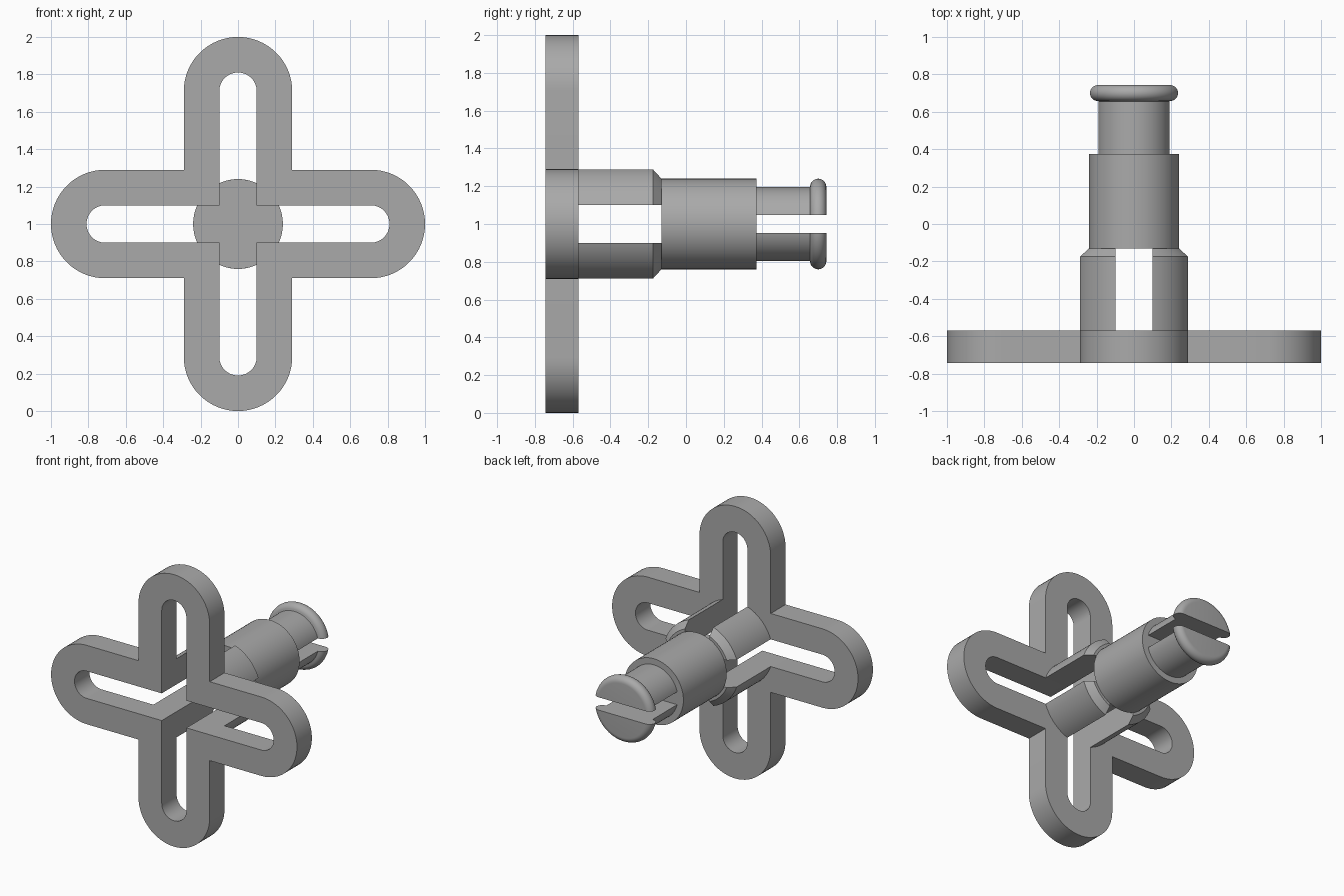
import bpy, bmesh
from math import sin, cos, asin, pi, radians

cube = bpy.data.objects.get("Cube")
if cube:
    bpy.data.objects.remove(cube, do_unlink=True)

grey = bpy.data.materials.new("plain grey")
grey.use_nodes = True
colour = (0.40, 0.40, 0.40, 1)
grey.diffuse_color = colour
grey.node_tree.nodes["Principled BSDF"].inputs["Base Color"].default_value = colour

CENTRE_Z = 1.0
SLOT = 0.10        # half width of the cross slots
ARM = 0.29         # half width of the arms
SPLIT = 0.047      # half width of the gap in the clip


def finish(name, bm):
    bmesh.ops.recalc_face_normals(bm, faces=bm.faces)
    mesh = bpy.data.meshes.new(name)
    bm.to_mesh(mesh)
    bm.free()
    mesh.materials.append(grey)
    obj = bpy.data.objects.new(name, mesh)
    bpy.context.collection.objects.link(obj)
    bpy.ops.object.select_all(action='DESELECT')
    obj.select_set(True)
    bpy.context.view_layer.objects.active = obj
    bpy.ops.object.shade_smooth_by_angle(angle=radians(30))
    return obj


def ring(bm, points, y):
    return [bm.verts.new((x, y, z + CENTRE_Z)) for x, z in points]


def skin(bm, a, b):
    for i in range(len(a)):
        j = (i + 1) % len(a)
        bm.faces.new((a[i], a[j], b[j], b[i]))


def loft(name, section, profile):
    """Stack a cross-section along y; profile is a list of (y, radius)."""
    bm = bmesh.new()
    rings = [ring(bm, section(r), y) for y, r in profile]
    for a, b in zip(rings, rings[1:]):
        skin(bm, a, b)
    bm.faces.new(rings[0])
    bm.faces.new(rings[-1])
    return finish(name, bm)


def turn(points, angle):
    c, s = cos(angle), sin(angle)
    return [(x * c - z * s, x * s + z * c) for x, z in points]


def arc(r, start, end, n):
    return [(r * cos(start + (end - start) * i / n),
             r * sin(start + (end - start) * i / n)) for i in range(n + 1)]


def cross_outline(w):
    arm = [(w, -w)] + [(x + 0.71, z) for x, z in arc(w, -pi / 2, pi / 2, 32)]
    return [p for k in range(4) for p in turn(arm, k * pi / 2)]


# Cross plate: rounded outline with a matching cross-shaped slot
bm = bmesh.new()
loops = [ring(bm, cross_outline(w), y)
         for w, y in ((ARM, -0.743), (ARM, -0.57), (SLOT, -0.57), (SLOT, -0.743))]
for k in range(4):
    skin(bm, loops[k], loops[(k + 1) % 4])
finish("cross_plate", bm)


# Four quarter posts with chamfered ends
def quarter(angle):
    def section(r):
        t = asin(SLOT / r)
        return turn([(SLOT, SLOT)] + arc(r, t, pi / 2 - t, 16), angle)
    return section


for k in range(4):
    loft(f"post_{k + 1}", quarter(k * pi / 2),
         [(-0.57, 0.306), (-0.175, 0.306), (-0.13, 0.26)])

# Solid round body
loft("body", lambda r: arc(r, 0, 2 * pi, 64)[:-1], [(-0.13, 0.24), (0.373, 0.24)])


# Split clip: two half necks with rounded rims
def half(angle):
    def section(r):
        t = asin(SPLIT / r)
        return turn(arc(r, t, pi - t, 40), angle)
    return section


rim = [(0.70 + y, 0.197 + r) for r, y in arc(0.043, -pi / 2, pi / 2, 14)]
for name, angle in (("upper_clip", 0), ("lower_clip", pi)):
    loft(name, half(angle), [(0.373, 0.195), (0.656, 0.195)] + rim)
